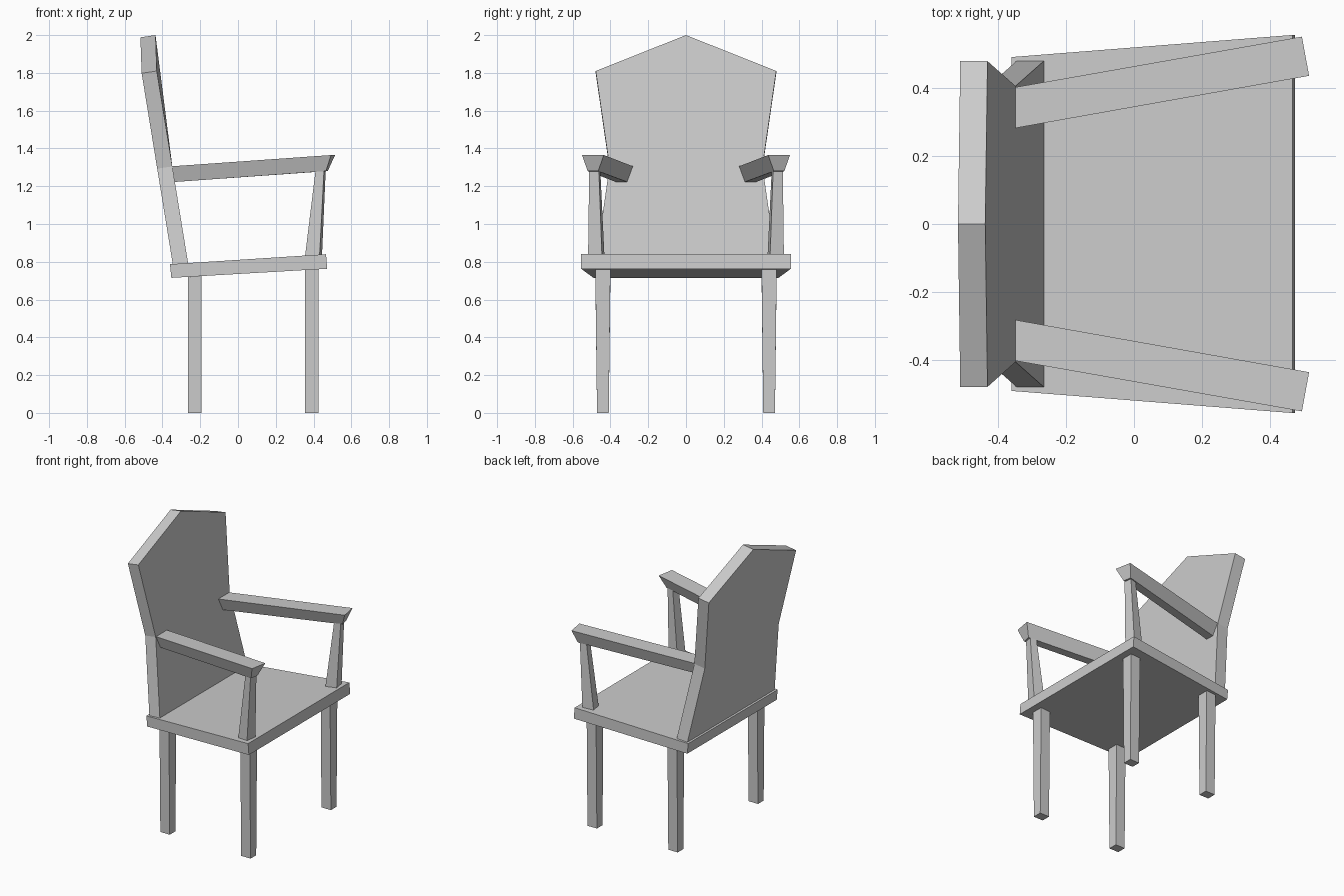
import bpy, bmesh
from math import radians
from mathutils import Matrix, Vector

if "Cube" in bpy.data.objects:
    bpy.data.objects.remove(bpy.data.objects["Cube"])


def loft(name, ring_a, ring_b, mirror=False):
    """Closed solid between two matching rings, optionally mirrored across y = 0."""
    bm = bmesh.new()
    a = [bm.verts.new(p) for p in ring_a]
    b = [bm.verts.new(p) for p in ring_b]
    n = len(a)
    for i in range(n):
        j = (i + 1) % n
        bm.faces.new((a[i], a[j], b[j], b[i]))
    bm.faces.new(a[::-1])
    bm.faces.new(b)
    bmesh.ops.recalc_face_normals(bm, faces=bm.faces)
    mesh = bpy.data.meshes.new(name)
    bm.to_mesh(mesh)
    bm.free()
    obj = bpy.data.objects.new(name, mesh)
    bpy.context.collection.objects.link(obj)
    if mirror:
        mod = obj.modifiers.new("Mirror", 'MIRROR')
        mod.use_axis = (False, True, False)
        mod.use_mirror_merge = False
    return obj


def rect(cx, cy, z, hx, hy, angle=0, slope=0):
    """Rectangle ring around (cx, cy), turned about z, height tilted along x."""
    rot = Matrix.Rotation(radians(angle), 3, 'Z')
    ring = []
    for sx, sy in ((-1, -1), (1, -1), (1, 1), (-1, 1)):
        p = rot @ Vector((sx * hx, sy * hy, 0))
        ring.append((cx + p.x, cy + p.y, z + slope * p.x))
    return ring


# Seat: tapered, tilted slab
seat_profile = [(-0.36, 0.787, 0.49), (-0.353, 0.715, 0.49),
                (0.472, 0.763, 0.555), (0.466, 0.84, 0.555)]
loft("seat", [(x, -w, z) for x, z, w in seat_profile],
     [(x, w, z) for x, z, w in seat_profile])

# Legs: narrowing slightly towards the floor
for name, x, top in (("back_leg", -0.23, 0.722), ("front_leg", 0.39, 0.76)):
    loft(name, rect(x, 0.44, 0, 0.036, 0.031),
         rect(x, 0.44, top, 0.036, 0.04, slope=0.058), mirror=True)

# Backrest: waisted, pointed outline leaning backwards
half = [(0.48, 0.785), (0.405, 1.305), (0.478, 1.81)]
outline = half + [(0, 2.0)] + [(-y, z) for y, z in reversed(half)]


def lean(z):
    return -0.263 - 0.163 * (min(z, 1.83) - 0.785) - 0.02 * max(0, z - 1.83)


loft("backrest", [(lean(z), y, z) for y, z in outline],
     [(lean(z) - 0.08, y, z - 0.012) for y, z in outline])

# Armrests: splayed bars with a trapezoid section
loft("armrest",
     [(-0.357, 0.28, 1.305), (-0.357, 0.40, 1.305),
      (-0.345, 0.37, 1.222), (-0.345, 0.31, 1.222)],
     [(0.514, 0.435, 1.365), (0.493, 0.55, 1.365),
      (0.465, 0.521, 1.28), (0.475, 0.465, 1.28)], mirror=True)

# Arm posts: tapered and turned to follow the armrests
loft("arm_post", rect(0.40, 0.475, 0.834, 0.039, 0.037, 10, 0.058),
     rect(0.437, 0.483, 1.28, 0.023, 0.026, 10, 0.07), mirror=True)
